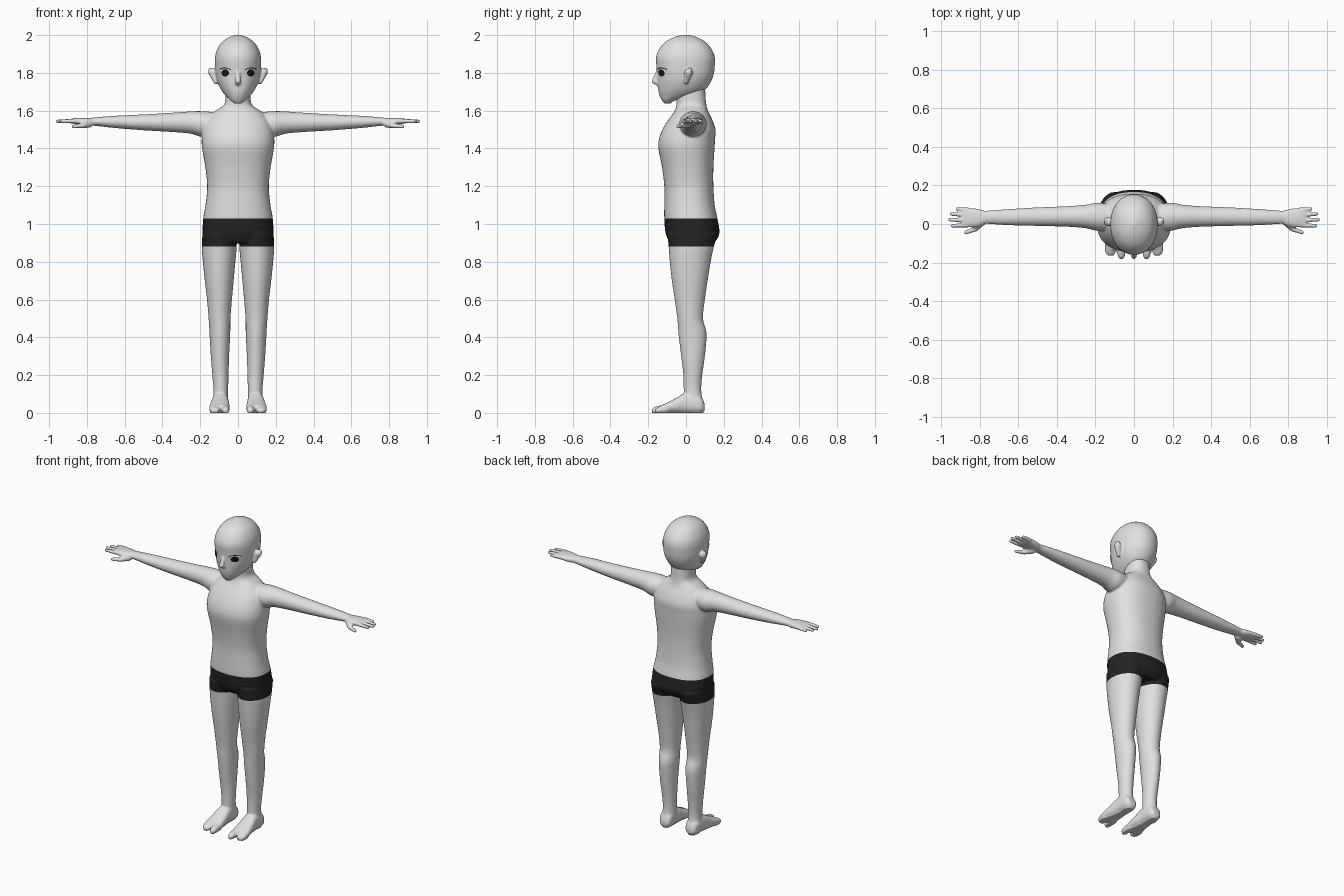
import bpy, bmesh, math
from mathutils import Vector
from mathutils.bvhtree import BVHTree

if "Cube" in bpy.data.objects:
    bpy.data.objects.remove(bpy.data.objects["Cube"])


def material(name, v):
    m = bpy.data.materials.new(name)
    m.diffuse_color = (v, v, v, 1)
    m.use_nodes = True
    m.node_tree.nodes["Principled BSDF"].inputs["Base Color"].default_value = m.diffuse_color
    return m


SKIN = material("pale grey skin", 0.75)
BLACK = material("black cloth", 0.017)
EYE = material("dark eye", 0.008)


def smooth_rows(rows, steps=4):
    """Catmull-Rom resampling of section rows."""
    out = []
    for i in range(len(rows) - 1):
        a, b, c, d = (rows[max(0, min(len(rows) - 1, i + k))] for k in (-1, 0, 1, 2))
        for s in range(steps):
            t = s / steps
            out.append([0.5 * (2 * q + (r - p) * t + (2 * p - 5 * q + 4 * r - w) * t * t
                               + (3 * q - p - 3 * r + w) * t ** 3) for p, q, r, w in zip(a, b, c, d)])
    return out + [list(rows[-1])]


def loft(bm, axis, rows, sign=1, power=2.0, n=32):
    """Rows are (position on axis, min/max of next axis, min/max of the one after)."""
    rings = []
    k = "XYZ".index(axis)
    for t, a0, a1, b0, b1 in smooth_rows(rows):
        ring = []
        for i in range(n):
            c, s = math.cos(2 * math.pi * i / n), math.sin(2 * math.pi * i / n)
            c = math.copysign(abs(c) ** (2 / power), c)
            s = math.copysign(abs(s) ** (2 / power), s)
            p = [0, 0, 0]
            p[k] = t
            p[(k + 1) % 3] = (a0 + a1) / 2 + (a1 - a0) / 2 * c
            p[(k + 2) % 3] = (b0 + b1) / 2 + (b1 - b0) / 2 * s
            ring.append(bm.verts.new((p[0] * sign, p[1], p[2])))
        rings.append(ring)
    for r, q in zip(rings, rings[1:]):
        for i in range(n):
            bm.faces.new((r[i], r[(i + 1) % n], q[(i + 1) % n], q[i]))
    bm.faces.new(rings[0])
    bm.faces.new(rings[-1])


def capsule(bm, a, b, r0, r1, sign=1):
    """Round-ended finger or nose piece between two points."""
    a, b = Vector(a), Vector(b)
    rot = (b - a).to_track_quat('Z', 'Y')
    made = bmesh.ops.create_uvsphere(bm, u_segments=16, v_segments=12, radius=1)["verts"]
    for v in made:
        t = 1 if v.co.z > 0 else 0
        p = rot @ (v.co * (r1 if t else r0)) + (b if t else a)
        v.co = (p.x * sign, p.y, p.z)


def fuse(name, bm, voxel, iterations):
    """Join overlapping closed parts into one smooth skin."""
    bmesh.ops.recalc_face_normals(bm, faces=bm.faces)
    me = bpy.data.meshes.new(name)
    bm.to_mesh(me)
    bm.free()
    ob = bpy.data.objects.new(name, me)
    bpy.context.collection.objects.link(ob)
    rm = ob.modifiers.new("fuse", 'REMESH')
    rm.mode, rm.voxel_size = 'VOXEL', voxel
    sm = ob.modifiers.new("soften", 'SMOOTH')
    sm.factor, sm.iterations = 0.5, iterations
    dg = bpy.context.evaluated_depsgraph_get()
    ob.data = bpy.data.meshes.new_from_object(ob.evaluated_get(dg))
    ob.modifiers.clear()
    ob.data.materials.clear()
    ob.data.materials.append(SKIN)
    ob.data.shade_smooth()
    return ob


# torso and neck
bm = bmesh.new()
torso = [(.90, .182, -.085, .15), (.95, .188, -.108, .177), (1.03, .184, -.115, .166),
         (1.1, .172, -.115, .152), (1.2, .163, -.115, .145), (1.3, .173, -.127, .145),
         (1.4, .19, -.146, .151), (1.45, .192, -.143, .154), (1.5, .185, -.125, .156),
         (1.55, .165, -.095, .14), (1.595, .125, -.062, .118), (1.63, .075, -.05, .108),
         (1.68, .066, -.05, .103), (1.76, .066, -.045, .1)]
loft(bm, 'Z', [(z, -w, w, f, b) for z, w, f, b in torso], power=2.3, n=48)

for s in (1, -1):
    # arm
    loft(bm, 'X', [(.1, -.03, .1, 1.48, 1.59), (.19, -.035, .11, 1.462, 1.597),
                   (.25, -.022, .1, 1.478, 1.596), (.35, -.014, .092, 1.487, 1.589),
                   (.5, -.01, .086, 1.496, 1.58), (.65, -.006, .077, 1.508, 1.573),
                   (.75, 0, .07, 1.519, 1.565), (.8, .002, .066, 1.522, 1.56)], s)
    # palm
    loft(bm, 'X', [(.765, .005, .065, 1.522, 1.56), (.8, -.012, .076, 1.521, 1.562),
                   (.84, -.018, .082, 1.526, 1.562), (.885, -.014, .084, 1.532, 1.558)], s, 2.4)
    # fingers and thumb
    for y0, y1, x1 in ((.073, .078, .915), (.046, .052, .946), (.019, .022, .956), (-.006, -.009, .94)):
        capsule(bm, (.86, y0, 1.545), (x1, y1, 1.544), .0125, .0098, s)
    capsule(bm, (.79, .01, 1.53), (.822, -.026, 1.521), .021, .014, s)
    capsule(bm, (.822, -.026, 1.521), (.872, -.044, 1.516), .014, .010, s)
    # leg
    loft(bm, 'Z', [(.01, .058, .128, 0, .092), (.05, .052, .134, -.01, .09), (.12, .052, .13, -.012, .081),
                   (.2, .05, .136, -.014, .086), (.3, .047, .144, -.026, .1), (.42, .041, .151, -.04, .109),
                   (.5, .04, .156, -.046, .09), (.6, .032, .164, -.06, .1), (.7, .023, .176, -.075, .115),
                   (.8, .014, .186, -.086, .131), (.88, .007, .192, -.092, .148),
                   (.95, .01, .188, -.1, .168)], s)
    # foot
    loft(bm, 'Y', [(.099, .012, .045, .07, .115), (.075, 0, .09, .053, .134), (0, 0, .105, .05, .138),
                   (-.05, 0, .08, .046, .145), (-.1, 0, .054, .043, .152),
                   (-.13, 0, .041, .045, .15)], s, 2.6)
    # toes
    loft(bm, 'Y', [(-.1, 0, .045, .044, .086), (-.145, 0, .038, .045, .086),
                   (-.172, 0, .028, .049, .082), (-.181, .006, .018, .057, .074)], s, 2.4)
    loft(bm, 'Y', [(-.1, 0, .045, .097, .152), (-.135, 0, .036, .098, .151),
                   (-.155, 0, .027, .1, .144), (-.165, .006, .018, .106, .132)], s, 2.4)

body = fuse("body", bm, .006, 3)

# shorts: cut clean edges into the body and colour the band between them
body.data.materials.append(BLACK)
bm = bmesh.new()
bm.from_mesh(body.data)
for z in (.88, 1.03):
    bmesh.ops.bisect_plane(bm, geom=bm.verts[:] + bm.edges[:] + bm.faces[:],
                           plane_co=(0, 0, z), plane_no=(0, 0, 1))
for f in bm.faces:
    f.material_index = int(.88 < f.calc_center_median().z < 1.03)
    f.smooth = True
for v in bm.verts:
    if v.co.z < .006:
        v.co.z = 0
bm.to_mesh(body.data)
bm.free()

# head
bm = bmesh.new()
skull = [(1.638, .018, -.115, -.08), (1.655, .04, -.128, -.055), (1.68, .066, -.14, .04),
         (1.71, .089, -.147, .1), (1.75, .108, -.15, .13), (1.79, .118, -.152, .146),
         (1.83, .122, -.156, .152), (1.88, .122, -.159, .153), (1.92, .112, -.145, .139),
         (1.96, .088, -.114, .107), (1.988, .05, -.066, .06), (2.002, .008, -.012, .01)]
loft(bm, 'Z', [(z, -w, w, f, b) for z, w, f, b in skull], power=2.1, n=48)
# nose
capsule(bm, (0, -.145, 1.81), (0, -.166, 1.757), .011, .016)
capsule(bm, (0, -.145, 1.748), (0, -.171, 1.755), .018, .011)
# ears
for s in (1, -1):
    capsule(bm, (.118, .0, 1.752), (.134, .012, 1.80), .012, .024, s)
    capsule(bm, (.125, .012, 1.80), (.146, .02, 1.815), .022, .012, s)
head = fuse("head", bm, .005, 3)

# eyes and lashes: thin plates laid on the face
tree = BVHTree.FromObject(head, bpy.context.evaluated_depsgraph_get())


def face_plate(name, rows, mat):
    me = bpy.data.meshes.new(name)
    verts, faces, n = [], [], len(rows[0])
    for row in rows:
        for x, z in row:
            hit = tree.ray_cast(Vector((x, -1, z)), Vector((0, 1, 0)))
            verts.append(hit[0] + hit[1] * .003)
    for r in range(len(rows) - 1):
        for i in range(n - 1):
            a = r * n + i
            faces.append((a, a + 1, a + n + 1, a + n))
    me.from_pydata(verts, [], faces)
    me.materials.append(mat)
    bm = bmesh.new()
    bm.from_mesh(me)
    bmesh.ops.remove_doubles(bm, verts=bm.verts, dist=1e-5)
    bmesh.ops.recalc_face_normals(bm, faces=bm.faces)
    if sum(f.normal.y for f in bm.faces) > 0:
        bmesh.ops.reverse_faces(bm, faces=bm.faces)
    bm.to_mesh(me)
    bm.free()
    me.shade_smooth()
    bpy.context.collection.objects.link(bpy.data.objects.new(name, me))


for s, side in ((1, "left"), (-1, "right")):
    disc = [[(s * .066 + r * .019 * math.cos(a * math.pi / 12), 1.8 + r * .019 * math.sin(a * math.pi / 12))
             for a in range(25)] for r in (0, .35, .7, 1)]
    face_plate("eye_" + side, disc, EYE)
    lash = [[(s * (.036 + .06 * t / 10), 1.81 + .014 * math.sin(math.pi * (.1 + .75 * t / 10)) + h)
             for t in range(11)] for h in (0, .005)]
    face_plate("lash_" + side, lash, EYE)
